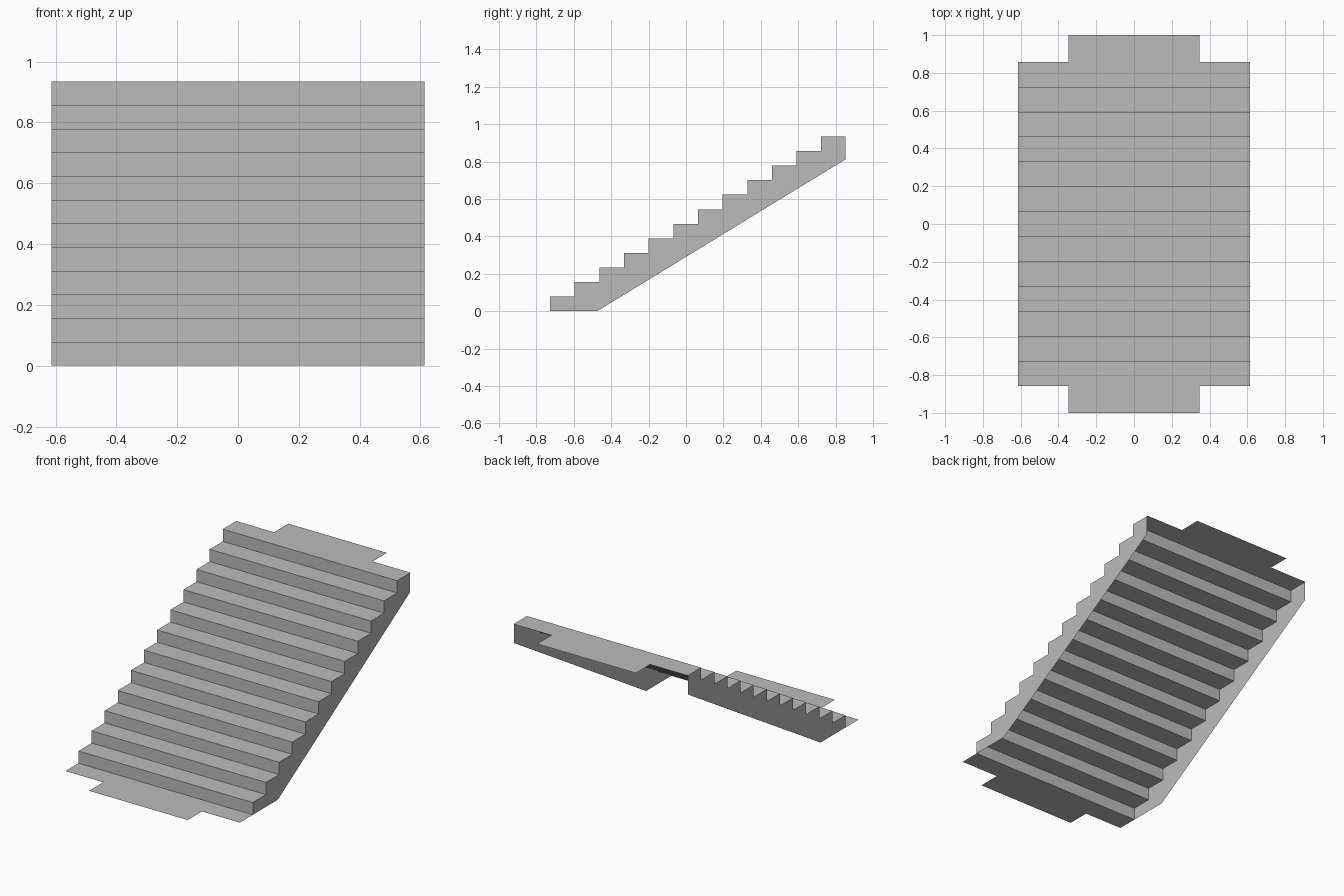
import bpy
import bmesh

cube = bpy.data.objects.get("Cube")
if cube:
    bpy.data.objects.remove(cube, do_unlink=True)

STEPS = 12
HALF_W = 0.613
TAB_W = 0.347
Y_FIRST, Y_LAST = -0.727, 0.723
HEIGHT = 0.934
Y_END = 0.857
RUN = (Y_LAST - Y_FIRST) / (STEPS - 1)
RISE = HEIGHT / STEPS

grey = bpy.data.materials.new("plain_grey")
grey.use_nodes = True
colour = (0.5, 0.5, 0.5, 1)
grey.diffuse_color = colour
grey.node_tree.nodes["Principled BSDF"].inputs["Base Color"].default_value = colour


def sheet(name, polygons):
    """Thin surface made of flat polygons that share their corners."""
    bm = bmesh.new()
    for points in polygons:
        bm.faces.new([bm.verts.new(p) for p in points])
    bmesh.ops.remove_doubles(bm, verts=bm.verts, dist=1e-5)
    mesh = bpy.data.meshes.new(name)
    bm.to_mesh(mesh)
    bm.free()
    mesh.materials.append(grey)
    obj = bpy.data.objects.new(name, mesh)
    bpy.context.collection.objects.link(obj)
    return obj


# Sawtooth profile of risers and treads
profile = [(Y_FIRST, 0)]
for i in range(STEPS):
    y = Y_FIRST + i * RUN
    z = (i + 1) * RISE
    profile.append((y, z))
    if i < STEPS - 1:
        profile.append((y + RUN, z))

# Risers and treads
sheet("steps", [
    [(-HALF_W, *a), (HALF_W, *a), (HALF_W, *b), (-HALF_W, *b)]
    for a, b in zip(profile, profile[1:])
])


# Landing plates, each with a narrower tab
def landing(name, y_step, y_edge, y_tab, z):
    outline = [(-HALF_W, y_step), (-HALF_W, y_edge), (-TAB_W, y_edge), (-TAB_W, y_tab),
               (TAB_W, y_tab), (TAB_W, y_edge), (HALF_W, y_edge), (HALF_W, y_step)]
    if y_tab > 0:
        outline.reverse()
    sheet(name, [[(x, y, z) for x, y in outline]])


landing("lower_landing", Y_FIRST, -Y_END, -1, 0)
landing("upper_landing", Y_LAST, Y_END, 1, HEIGHT)

# Side panels under the stepped edge, open below and behind
panel = [(-0.475, 0), (0.853, 0.812), (0.853, HEIGHT)] + profile[::-1]
for name, x in (("left_side_panel", HALF_W), ("right_side_panel", -HALF_W)):
    outline = panel if x > 0 else panel[::-1]
    sheet(name, [[(x, y, z) for y, z in outline]])
